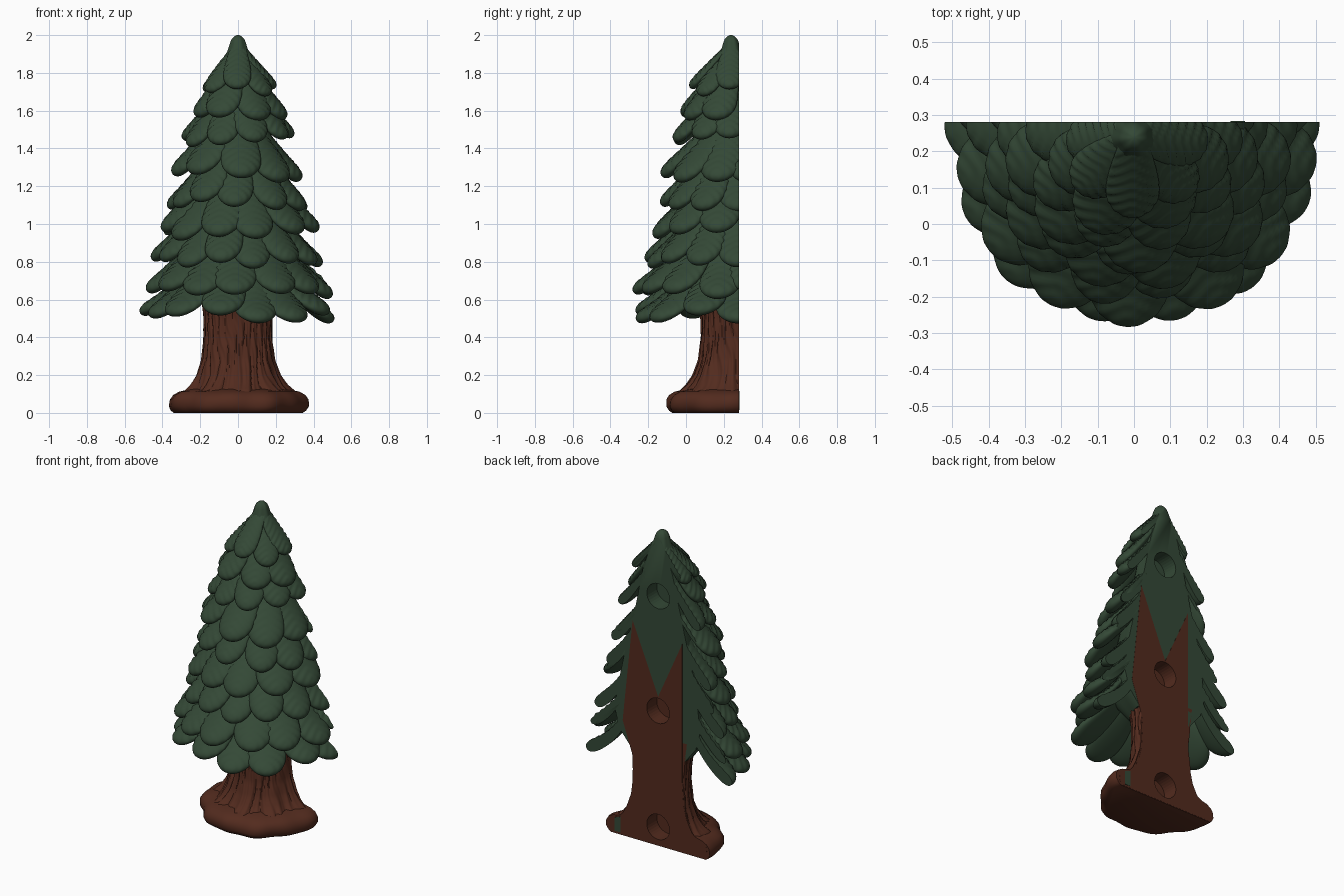
import bpy, bmesh, math, random
from mathutils import Vector

if "Cube" in bpy.data.objects:
    bpy.data.objects.remove(bpy.data.objects["Cube"])

random.seed(4)
BACK, AXIS_Y = 0.28, 0.26      # flat rear plane, tree axis


def material(name, rgb):
    m = bpy.data.materials.new(name)
    m.diffuse_color = (*rgb, 1)
    m.use_nodes = True
    m.node_tree.nodes["Principled BSDF"].inputs["Base Color"].default_value = m.diffuse_color
    return m


GREEN = material("pine green", (0.034, 0.066, 0.037))
BROWN = material("bark brown", (0.086, 0.024, 0.013))


def interp(table, z):
    for (z0, r0), (z1, r1) in zip(table, table[1:]):
        if z <= z1:
            t = max(0, (z - z0) / (z1 - z0))
            return r0 + (r1 - r0) * t
    return table[-1][1]


def finish(bm, name, mat, angle=45, clip=True):
    """Clip flat at the rear, cap the cut and turn into an object."""
    if clip:
        geom = bm.verts[:] + bm.edges[:] + bm.faces[:]
        bmesh.ops.bisect_plane(bm, geom=geom, dist=1e-5, plane_co=(0, BACK, 0),
                               plane_no=(0, 1, 0), clear_outer=True)
        bmesh.ops.holes_fill(bm, edges=[e for e in bm.edges if e.is_boundary], sides=0)
    bmesh.ops.recalc_face_normals(bm, faces=bm.faces[:])
    me = bpy.data.meshes.new(name)
    bm.to_mesh(me)
    bm.free()
    ob = bpy.data.objects.new(name, me)
    bpy.context.collection.objects.link(ob)
    me.materials.append(mat)
    bpy.ops.object.select_all(action='DESELECT')
    ob.select_set(True)
    bpy.context.view_layer.objects.active = ob
    bpy.ops.object.shade_smooth_by_angle(angle=math.radians(angle))
    return ob


def skin(bm, rings):
    """Bridge closed rings of points and cap both ends."""
    vs = [[bm.verts.new(p) for p in ring] for ring in rings]
    n = len(vs[0])
    for a, b in zip(vs, vs[1:]):
        for i in range(n):
            bm.faces.new((a[i], a[(i + 1) % n], b[(i + 1) % n], b[i]))
    bm.faces.new(vs[0][::-1])
    bm.faces.new(vs[-1])


def lean(z):
    """The top of the tree tips slightly forward."""
    return AXIS_Y - 0.022 * max(0, min(1, (z - 1.4) / 0.4))


def lathe(name, table, levels, sides, mat, bump):
    """Turned solid with a radial relief function bump(angle, z)."""
    bm = bmesh.new()
    rings = []
    for z in levels:
        ring = []
        for i in range(sides):
            a = 2 * math.pi * i / sides
            r = interp(table, z) * (1 + bump(a, z))
            ring.append((r * math.cos(a), lean(z) - r * math.sin(a), z))
        rings.append(ring)
    skin(bm, rings)
    return finish(bm, name, mat)


# Foliage core
CORE = [(0.58, 0.19), (0.68, 0.27), (0.80, 0.30), (1.0, 0.27), (1.2, 0.23), (1.4, 0.18),
        (1.6, 0.14), (1.75, 0.112), (1.85, 0.079), (1.93, 0.05), (1.96, 0.041),
        (1.98, 0.033), (1.993, 0.02), (2.0, 0.006)]
core = lathe("foliage_core", CORE, [z for z, r in CORE], 48, GREEN,
             lambda a, z: 0.03 * math.sin(7 * a + 3 * z))


# Flaring branch scales
def add_scale(bm, ang, tip_r, tip_z, length, half_w, slope, run):
    out = Vector((math.cos(ang), -math.sin(ang), 0))
    side = Vector((math.sin(ang), math.cos(ang), 0))
    up = Vector((0, 0, 1))
    fat = min(0.043, half_w * 0.42)
    root_z = tip_z + length
    p0 = Vector((interp(CORE, root_z) - fat * 0.8, root_z))
    p2 = Vector((tip_r, tip_z + 0.035))
    p1 = p2 + Vector((-math.cos(slope), math.sin(slope))) * run
    rows, n = 40, 30
    sag = 0.28 / tip_r
    rings = []
    for i in range(rows + 1):
        u = min(math.sin(math.pi / 2 * i / rows), 0.9995)
        c = p0 * (1 - u) ** 2 + p1 * 2 * u * (1 - u) + p2 * u * u
        t = ((p1 - p0) * (1 - u) + (p2 - p1) * u).normalized()
        nv = out * -t.y + up * t.x
        if u < 0.64:
            w = 0.6 + 0.4 * math.sin(math.pi / 2 * u / 0.64)
        else:
            w = math.sqrt(1 - ((u - 0.64) / 0.36) ** 2)
        thick = fat * (0.55 + 0.45 * u) * math.sqrt(1 - u ** 11)
        ring = []
        for k in range(n):
            a = 2 * math.pi * k / n
            s, h = math.cos(a), math.sin(a)
            x = half_w * w * s
            lift = thick * h - sag * x * x
            if h > 0:   # veins fanning out from the midrib
                vein = math.sin(2 * math.pi * (7.5 * u - 1.5 * abs(s)))
                lift += 0.006 * vein * abs(s) ** 0.6 * h ** 0.4 * (1 - u ** 10)
            ring.append(out * c.x + up * c.y + side * x + nv * lift
                        + Vector((0, lean(root_z), 0)))
        rings.append(ring)
    skin(bm, rings)


# tip height, tip radius, scales per half turn, offset, length, tip slope in degrees, flare run
TIERS = [(0.47, 0.510, 7, 0.0, 0.28, 27, 0.20), (0.60, 0.500, 7, 0.5, 0.29, 35, 0.19),
         (0.76, 0.445, 7, 0.0, 0.29, 40, 0.18), (0.91, 0.415, 6, 0.5, 0.30, 43, 0.18),
         (1.06, 0.370, 6, 0.0, 0.30, 44, 0.17), (1.21, 0.340, 5, 0.5, 0.30, 45, 0.17),
         (1.40, 0.280, 5, 0.0, 0.30, 46, 0.15), (1.51, 0.240, 4, 0.5, 0.30, 48, 0.14),
         (1.66, 0.188, 4, 0.0, 0.24, 50, 0.12)]
for number, (tz, tr, count, off, length, slope, run) in enumerate(TIERS):
    bm = bmesh.new()
    step = math.pi / count
    for i in range(-1, count + 2):
        ang = (i + off + random.uniform(-0.1, 0.1)) * step
        if -0.3 < ang < math.pi + 0.3:
            front = 0.03 * max(0, math.sin(ang))
            add_scale(bm, ang, tr + front + random.uniform(-0.012, 0.012),
                      tz + random.uniform(-0.025, 0.03), length, tr * step * 0.5,
                      math.radians(slope), run)
    finish(bm, f"branch_tier_{number + 1}", GREEN)


# Trunk with bark grooves
def bark(a, z):
    w = a + 0.06 * math.sin(9 * z + 3 * a) + 0.03 * math.sin(23 * z + 7 * a)
    groove = abs(math.sin(13 * w)) ** 0.6 - 0.6
    fine = math.sin(47 * w + 4 * math.sin(8 * z))
    flare = max(0, 1 - z / 0.3)
    return 0.06 * groove + 0.012 * fine + 0.09 * flare * math.sin(9 * a + 1)


TRUNK = [(0.05, 0.30), (0.11, 0.285), (0.15, 0.245), (0.2, 0.215), (0.28, 0.19), (0.4, 0.178),
         (0.5, 0.178), (0.6, 0.19), (0.7, 0.2)]
trunk = lathe("trunk", TRUNK, [0.05 + 0.65 * i / 40 for i in range(41)], 260, BROWN, bark)

# Lumpy ground base
BASE = [(0.0, 0.335), (0.012, 0.352), (0.035, 0.365), (0.07, 0.362), (0.095, 0.345),
        (0.112, 0.315), (0.125, 0.26), (0.135, 0.1)]
base = lathe("ground_base", BASE, [z for z, r in BASE], 96, BROWN,
             lambda a, z: 0.022 * math.sin(7 * a + 12 * z) + 0.015 * math.sin(12 * a + 1))


# Painted plates on the flat rear
def plate(name, outline, mat, proud):
    bm = bmesh.new()
    skin(bm, [[(x, y, z) for x, z in outline] for y in (BACK - 0.003, BACK + proud)])
    return finish(bm, name, mat, 30, clip=False)


SIDE = [(0.33, 0.003), (0.345, 0.035), (0.34, 0.08), (0.3, 0.105), (0.24, 0.14), (0.2, 0.22),
        (0.18, 0.3), (0.17, 0.45)]
back_trunk = plate("back_trunk_panel", SIDE + [(0.18, 0.53), (0.25, 0.735), (0.18, 1.39),
                                               (0.0, 0.95), (-0.17, 1.33)]
                   + [(-x, z) for x, z in reversed(SIDE)], BROWN, 0.001)
plate("back_paint_mark", [(0.265, 0.015), (0.305, 0.015), (0.305, 0.1), (0.265, 0.115)],
      GREEN, 0.003)

# Round sockets in the rear
for z, targets in ((0.12, (trunk, base, back_trunk)), (0.86, (core, back_trunk)),
                   (1.59, (core,))):
    bpy.ops.mesh.primitive_cylinder_add(vertices=32, radius=0.08, depth=0.2,
                                        location=(0, BACK, z), rotation=(math.pi / 2, 0, 0))
    cutter = bpy.context.object
    cutter.hide_render = True
    for ob in targets:
        mod = ob.modifiers.new("socket", 'BOOLEAN')
        mod.operation, mod.object, mod.solver = 'DIFFERENCE', cutter, 'EXACT'
        bpy.context.view_layer.objects.active = ob
        bpy.ops.object.modifier_apply(modifier=mod.name)
    bpy.data.objects.remove(cutter)

# Middle socket lining is bark coloured
core.data.materials.append(BROWN)
for f in core.data.polygons:
    if 0.1 < f.center.y < 0.27 and math.hypot(f.center.x, f.center.z - 0.86) < 0.09:
        f.material_index = 1
